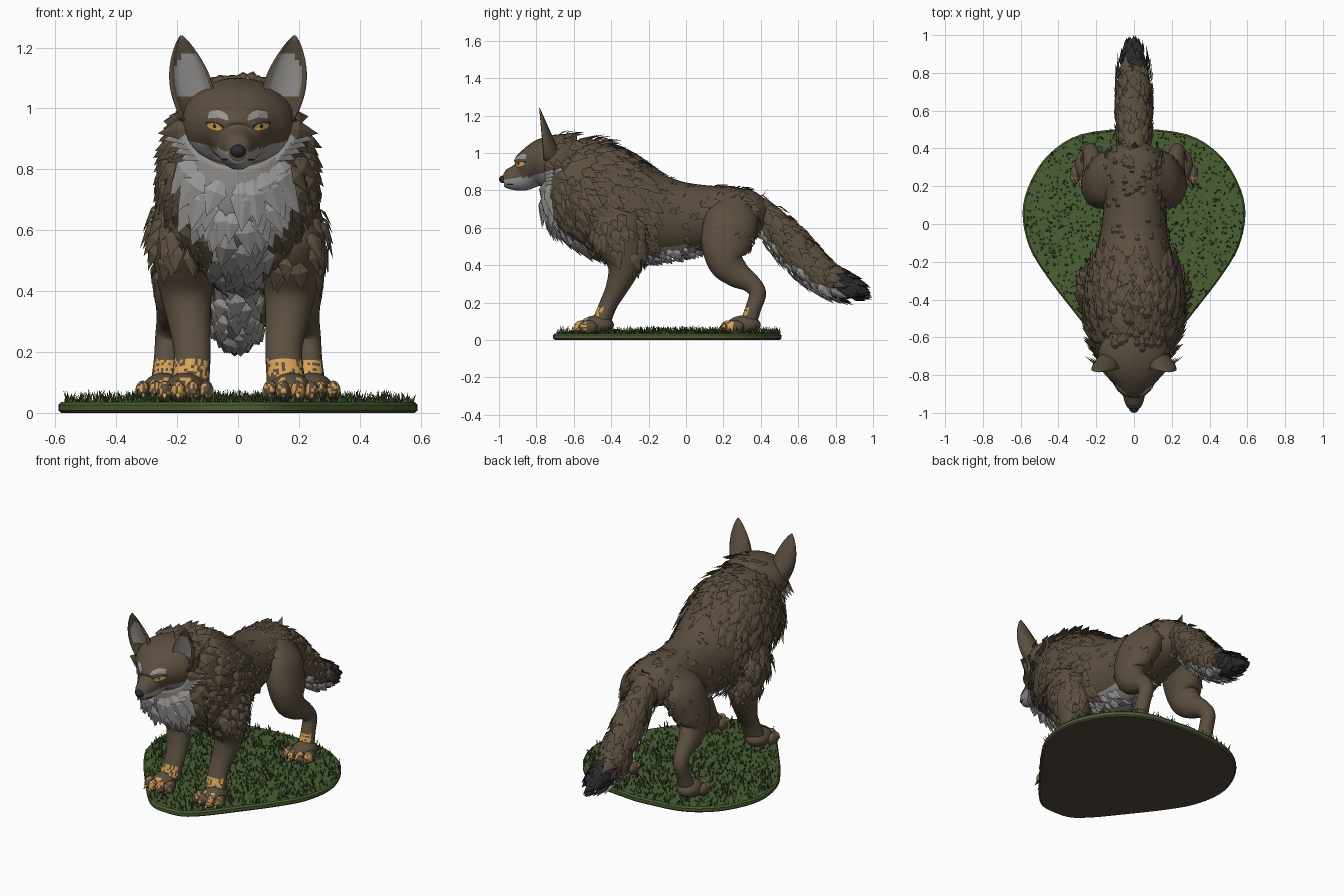
import bpy, bmesh, math, random
from mathutils import Vector, Matrix
from mathutils.bvhtree import BVHTree

random.seed(7)
if "Cube" in bpy.data.objects:
    bpy.data.objects.remove(bpy.data.objects["Cube"])


def material(name, r, g, b):
    m = bpy.data.materials.new(name)
    m.use_nodes = True
    m.diffuse_color = (r, g, b, 1)
    m.node_tree.nodes["Principled BSDF"].inputs["Base Color"].default_value = (r, g, b, 1)
    return m


COAT = [material("brown fur", .105, .077, .05), material("grey fur", .33, .32, .31),
        material("charcoal", .024, .023, .025), material("amber", .68, .36, .09)]
LAND = [material("grass green", .07, .115, .033), material("dark grass", .035, .06, .018),
        material("soil", .088, .064, .044)]
FUR, GREY, DARK, AMBER = range(4)
GRASS, SHADE, SOIL = range(3)
SIDES = (("left", 1), ("right", -1))


def build(name, verts, faces, rule, mats=COAT, smooth=True, closed=True):
    """Make an object; rule(centre, normal) gives each face its colour."""
    me = bpy.data.meshes.new(name)
    me.from_pydata([tuple(v) for v in verts], [], faces)
    if closed:
        bm = bmesh.new()
        bm.from_mesh(me)
        bmesh.ops.recalc_face_normals(bm, faces=bm.faces)
        bm.to_mesh(me)
        bm.free()
    for m in mats:
        me.materials.append(m)
    for p in me.polygons:
        p.material_index = rule(p.center, p.normal) if callable(rule) else rule
        p.use_smooth = smooth
    ob = bpy.data.objects.new(name, me)
    bpy.context.scene.collection.objects.link(ob)
    return ob


def spline(pts, steps):
    """Smooth curve through points of any dimension."""
    p = [Vector(q) for q in pts]
    p = [p[0]] + p + [p[-1]]
    out = []
    for a, b, c, d in zip(p, p[1:], p[2:], p[3:]):
        for k in range(steps):
            t = k / steps
            out.append(.5 * (2 * b + (c - a) * t + (2 * a - 5 * b + 4 * c - d) * t * t
                             + (3 * b - a - 3 * c + d) * t ** 3))
    return out + [p[-1]]


def skin(rings):
    """Faces joining equal rings, capped at both ends."""
    n = len(rings[0])
    f = [(i * n + j, i * n + (j + 1) % n, (i + 1) * n + (j + 1) % n, (i + 1) * n + j)
         for i in range(len(rings) - 1) for j in range(n)]
    last = (len(rings) - 1) * n
    return [v for r in rings for v in r], f + [tuple(range(n)), tuple(range(last, last + n))]


def tube(name, pts, rule, sx=1, sides=24, steps=5):
    """Loft of ellipses: each point is x, y, z, half width, half depth."""
    path = spline(pts, steps)
    rings = []
    for i, q in enumerate(path):
        t = (path[min(i + 1, len(path) - 1)] - path[max(i - 1, 0)]).to_3d().normalized()
        up = Vector((1, 0, 0)).cross(t).normalized()
        ring = []
        for j in range(sides):
            a = math.tau * j / sides
            v = q.to_3d() + Vector((q[3] * math.cos(a), 0, 0)) + up * q[4] * math.sin(a)
            ring.append((sx * v.x, v.y, v.z))
        rings.append(ring)
    return build(name, *skin(rings), rule)


# Pointed fur locks
class Locks:
    def __init__(self):
        self.v, self.f, self.m = [], [], []

    def add(self, base, n, flow, length, width, lift, mat):
        d = (flow - n * flow.dot(n)).normalized()
        s = n.cross(d)
        mid = base + d * length * .4 + n * lift * .5
        tip = base + d * length + n * lift
        k = len(self.v)
        self.v += [base - n * .01, mid - s * width, tip, mid + s * width, mid + n * width * .25]
        self.f += [(k + i, k + (i + 1) % 4, k + 4) for i in range(4)]
        self.m += [mat] * 4

    def scatter(self, ob, count, rule):
        me = ob.data
        polys = random.choices(me.polygons, weights=[p.area for p in me.polygons], k=count)
        for p in polys:
            w = [random.random() for _ in p.vertices]
            c = sum((me.vertices[i].co * a for i, a in zip(p.vertices, w)), Vector()) / sum(w)
            got = rule(c, p.normal)
            if got:
                flow, length, lift = got
                jitter = Vector((random.uniform(-.2, .2), 0, 0))
                length *= random.uniform(.75, 1.2)
                self.add(c, p.normal, Vector(flow) + jitter, length, length * .28, lift, p.material_index)

    def finish(self, name):
        it = iter(self.m)
        return build(name, self.v, self.f, lambda c, n: next(it), smooth=False, closed=False)


# Body with neck and chest
def body_colour(c, n):
    chest = c.y < -.3 and n.z < 0 and abs(c.x) < max(.095, .045 + .25 * (c.z - .4))
    belly = -.3 <= c.y < .2 and c.z < .5 and n.z < 0
    return GREY if chest or belly else FUR


body = tube("body", [(0, -.7, .93, .16, .15), (0, -.6, .86, .225, .25), (0, -.46, .76, .25, .28),
                     (0, -.28, .68, .235, .26), (0, -.08, .65, .185, .215), (0, .1, .66, .16, .17),
                     (0, .25, .67, .165, .15), (0, .37, .68, .14, .12), (0, .44, .69, .05, .06)],
            body_colour, sides=32)

# Head
head = tube("head", [(0, -.975, .858, .032, .034), (0, -.95, .86, .046, .054), (0, -.88, .875, .07, .08),
                     (0, -.83, .912, .115, .11), (0, -.77, .935, .17, .135), (0, -.68, .96, .19, .14),
                     (0, -.58, .965, .15, .13)],
            lambda c, n: GREY if c.z < .849 + .29 * abs(c.x) else FUR, sides=40, steps=8)

# Nose
bm = bmesh.new()
bmesh.ops.create_uvsphere(bm, u_segments=14, v_segments=8, radius=1,
                          matrix=Matrix.Translation((0, -.976, .86)) @ Matrix.Diagonal((.026, .024, .021, 1)))
bm.verts.index_update()
build("nose", [v.co for v in bm.verts], [[v.index for v in f.verts] for f in bm.faces], DARK)
bm.free()

# Painted face details laid on the head
tree = BVHTree.FromPolygons([v.co for v in head.data.vertices], [tuple(p.vertices) for p in head.data.polygons])


def plate(name, outline, mat, sx, off):
    mid = sum((Vector(p) for p in outline), Vector((0, 0))) / len(outline)
    pts = [tree.ray_cast(Vector((sx * x, -2, z)), Vector((0, 1, 0)))[0] for x, z in outline + [tuple(mid)]]
    k = len(outline)
    tri = [(i, (i + 1) % k, k)[::sx] for i in range(k)]
    build(name, [p - Vector((0, off, 0)) for p in pts], tri, mat, smooth=False, closed=False)


def almond(cx, cz, w, h):
    return [(cx + w * math.cos(a), cz + h * math.sin(a) + .2 * w * math.cos(a))
            for a in (math.tau * i / 10 for i in range(10))]


for side, sx in SIDES:
    plate(side + "_eyelid", almond(.077, .945, .032, .011), DARK, sx, .004)
    plate(side + "_eye", almond(.077, .939, .026, .012), AMBER, sx, .006)
    plate(side + "_pupil", almond(.077, .942, .006, .007), DARK, sx, .008)
    plate(side + "_eyebrow", [(.03, .959), (.035, .982), (.065, .997), (.098, .991), (.1, .967), (.065, .97)],
          GREY, sx, .006)
    tube(side + "_lip", [(.006, -.97, .833, .003, .003), (.04, -.953, .831, .003, .003),
                         (.052, -.925, .832, .002, .002)], DARK, sx, 6)

    # Ears: hollow shells open to the front, pale on the inner side
    rings = []
    for i in range(15):
        s = i / 14
        c = Vector((.13, -.715, .96)).lerp(Vector((.186, -.785, 1.24)), s)
        w, d = .068 * math.sin(math.pi * (.24 + .76 * s)) ** .8 + .004, .095 * (1 - s) + .004
        arc = [math.pi * j / 8 for j in range(9)]
        back = [c + Vector((w * math.cos(a), d * math.sin(a) - .04 * (1 - s), 0)) for a in arc]
        front = [c + Vector((-.82 * w * math.cos(a), d * .5 * math.sin(a) - .045 * (1 - s), 0)) for a in arc]
        rings.append([(sx * v.x, v.y, v.z) for v in back + front])
    ear = build(side + "_ear", *skin(rings), FUR)
    for p in ear.data.polygons:
        row, col = divmod(p.index, 18)
        if 9 <= col <= 15 - max(0, row - 8) and 4 <= row < 11:
            p.material_index = GREY


# Legs and paws
def leg_colour(c, n):
    return AMBER if .115 < c.z < .175 and n.y < -.4 and random.random() < .62 else FUR


FRONT_LEG = [(.16, -.42, .7, .1, .1), (.18, -.38, .6, .105, .15), (.175, -.34, .48, .1, .125),
             (.17, -.335, .38, .083, .085), (.158, -.37, .28, .068, .06), (.15, -.415, .19, .06, .048),
             (.16, -.455, .09, .065, .05)]
HIND_LEG = [(.09, .27, .76, .05, .07), (.135, .25, .66, .1, .14), (.18, .215, .52, .095, .135),
            (.2, .215, .42, .08, .1), (.21, .27, .355, .06, .075), (.22, .345, .305, .048, .052),
            (.23, .382, .25, .042, .046), (.235, .36, .17, .042, .042), (.24, .33, .08, .05, .045)]


def paw(name, x, y, sx):
    bm = bmesh.new()

    def blob(c, r):
        bmesh.ops.create_uvsphere(bm, u_segments=18, v_segments=12, radius=1,
                                  matrix=Matrix.Translation(c) @ Matrix.Diagonal((*r, 1)))

    blob((sx * x, y, .08), (.068, .09, .052))
    for o in (-.068, -.024, .024, .068):
        ahead = y - .09 + abs(o) * .6
        blob((sx * (x + o), ahead, .07), (.025, .05, .036))
        claw = Matrix.Translation((sx * (x + o), ahead - .052, .055)) @ Matrix.Rotation(math.radians(115), 4, 'X')
        bmesh.ops.create_cone(bm, segments=6, radius1=.013, radius2=0, depth=.045, cap_ends=True, matrix=claw)
    bm.verts.index_update()

    def colour(c, n):
        return AMBER if c.y < y - .06 and n.y < .1 and n.z > -.4 and random.random() < .42 else FUR

    build(name, [v.co for v in bm.verts], [[v.index for v in f.verts] for f in bm.faces], colour)
    bm.free()


coat = Locks()
for side, sx in SIDES:
    front = tube(side + "_front_leg", FRONT_LEG, leg_colour, sx, sides=36, steps=11)
    hind = tube(side + "_hind_leg", HIND_LEG, leg_colour, sx, sides=36, steps=11)
    paw(side + "_front_paw", .173, -.475, sx)
    paw(side + "_hind_paw", .245, .31, sx)
    coat.scatter(front, 190, lambda c, n: ((0, .45, -1), .1, .018) if c.z > .47 and abs(c.x) > .13 else
                 ((0, .4, -1), .05, .012) if c.z > .36 and n.y > .5 else None)
    coat.scatter(hind, 100, lambda c, n: ((0, .5, -1), .055, .008) if c.z > .5 and n.y > .2 else None)


# Body coat: heavy mane, sparse flanks, ruffled rump
def body_locks(c, n):
    flow = (0, .7 + .5 * n.z, -.6)
    if body_colour(c, n) == GREY:
        return flow, (.15 if c.y < -.4 else .075), .024
    if c.y < -.2:
        return flow, .11, .023
    if random.random() < (.7 if n.z > .5 and c.y > .1 else .25):
        return flow, .065, .01


coat.scatter(body, 950, body_locks)
coat.scatter(head, 170, lambda c, n: ((0, 1, -.1), .08, .022) if c.y > -.72 and c.z > 1.02 else
             ((math.copysign(.6, c.x), .7, -.4), .08, .015) if c.y > -.7 and abs(c.x) > .08 and c.z < 1 else None)
coat.finish("body_fur")

# Cheek ruffs
ruff = Locks()
for side, sx in SIDES:
    for i in range(8):
        a = Vector((sx * (.15 - .011 * i), -.775 + .003 * i, .94 - .017 * i))
        b = Vector((sx * (.265 - .017 * i), -.7 - .007 * i, .918 - .021 * i))
        for back in (0, .045):
            n = Vector((sx * .6, -.75, .1)).normalized()
            shift = Vector((-sx * back * .3, back, back * .2))
            ruff.add(a + shift, n, b - a, (b - a).length, .032, .008, FUR if i < 1 else GREY)
ruff.finish("cheek_fur")

# Tail
tail = tube("tail", [(0, .37, .71, .07, .075), (0, .47, .61, .08, .09), (0, .59, .475, .085, .096),
                     (0, .72, .35, .083, .085), (0, .835, .29, .072, .07), (0, .93, .262, .04, .036),
                     (0, .985, .248, .008, .008)],
            lambda c, n: DARK if c.y > .79 else GREY if n.z < -.4 else FUR)
brush = Locks()
brush.scatter(tail, 300, lambda c, n: ((0, 1, -.95 if c.y < .72 else -.25), min(.095, (1 - c.y) / 1.2), .02)
              if c.y < .94 else None)
brush.finish("tail_fur")

# Ground slab
edge = spline([(0, .51), (.28, .475), (.45, .37), (.55, .22), (.59, .06), (.555, -.12), (.46, -.28),
               (.33, -.45), (.2, -.61), (.1, -.695), (0, -.71)], 4)
loop = edge + [Vector((-p.x, p.y)) for p in edge[-2:0:-1]]
slab = [[(p.x * k, p.y * k, z) for p in loop] for k, z in ((.985, 0), (1, .008), (1, .026), (.985, .036))]
build("ground", *skin(slab), lambda c, n: SOIL if c.z < .007 else GRASS, LAND, smooth=False)


# Grass blades
def half_width(y):
    for a, b in zip(edge, edge[1:]):
        if b.y <= y <= a.y:
            return a.x + (b.x - a.x) * (a.y - y) / max(a.y - b.y, .0001)
    return 0


verts, faces = [], []
while len(faces) < 1900:
    x, y = random.uniform(-.59, .59), random.uniform(-.7, .5)
    if abs(x) < half_width(y) - .008:
        a, h = random.uniform(0, math.tau), .012 + .034 * random.random() ** 1.6
        s = Vector((math.cos(a), math.sin(a), 0)) * .006
        root = Vector((x, y, .034))
        lean = Vector((random.uniform(-.016, .016), random.uniform(-.016, .016), h))
        k = len(verts)
        verts += [root - s, root + s, root + lean]
        faces.append((k, k + 1, k + 2))
build("grass", verts, faces, lambda c, n: random.choice((GRASS, GRASS, GRASS, SHADE)), LAND,
      smooth=False, closed=False)
